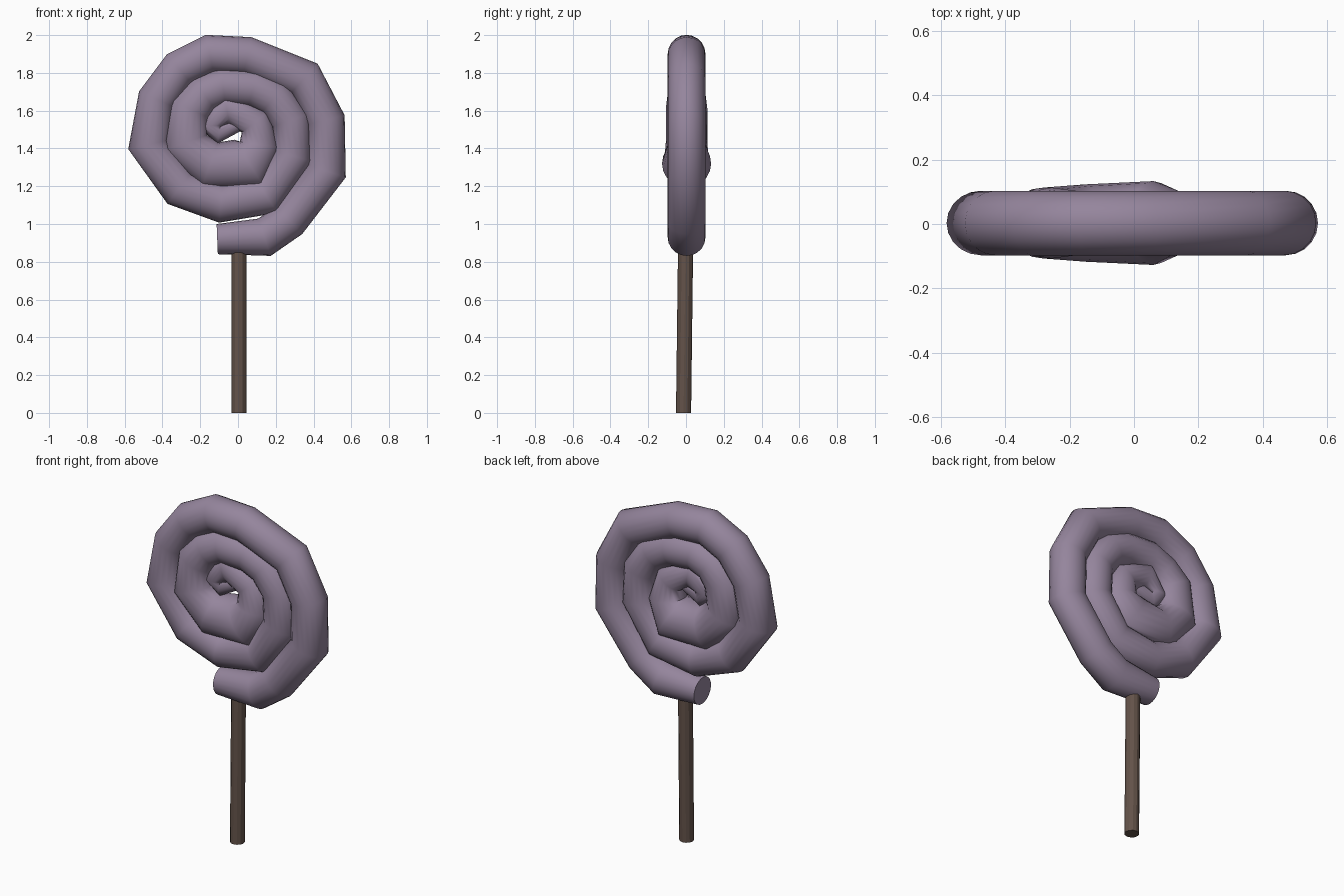
import bpy, bmesh, math
from mathutils import Vector

cube = bpy.data.objects.get("Cube")
if cube:
    bpy.data.objects.remove(cube, do_unlink=True)


def material(name, rgb):
    m = bpy.data.materials.new(name)
    m.use_nodes = True
    m.diffuse_color = (*rgb, 1)
    m.node_tree.nodes["Principled BSDF"].inputs["Base Color"].default_value = (*rgb, 1)
    return m


def tube(name, path, sides, mat, side_axis, smooth_angle):
    """Sweep a mitred round section along (point, radius) pairs."""
    bm = bmesh.new()
    pts = [Vector(p) for p, r in path]
    rings = []
    for i, (p, (_, r)) in enumerate(zip(pts, path)):
        before = (p - pts[i - 1]).normalized() if i else None
        after = (pts[i + 1] - p).normalized() if i < len(pts) - 1 else None
        before, after = before or after, after or before
        along = (before + after).normalized()
        mitre = min(1 / max(along.dot(after), 0.1), 1.25)
        across = along.cross(side_axis).normalized()
        depth = across.cross(along)
        ring = []
        for k in range(sides):
            a = math.tau * k / sides
            ring.append(bm.verts.new(p + across * math.cos(a) * r * mitre + depth * math.sin(a) * r))
        rings.append(ring)
    for a, b in zip(rings, rings[1:]):
        for k in range(sides):
            n = (k + 1) % sides
            bm.faces.new((a[k], a[n], b[n], b[k]))
    bm.faces.new(rings[0])
    bm.faces.new(rings[-1])
    bmesh.ops.recalc_face_normals(bm, faces=bm.faces)
    mesh = bpy.data.meshes.new(name)
    bm.to_mesh(mesh)
    bm.free()
    obj = bpy.data.objects.new(name, mesh)
    bpy.context.collection.objects.link(obj)
    mesh.materials.append(mat)
    if smooth_angle:
        bpy.ops.object.select_all(action="DESELECT")
        obj.select_set(True)
        bpy.context.view_layer.objects.active = obj
        bpy.ops.object.shade_smooth_by_angle(angle=math.radians(smooth_angle))
    return obj


candy = material("dusty mauve candy", (0.30, 0.235, 0.335))
wood = material("dark brown wood", (0.125, 0.085, 0.067))

# Candy coil: x, z and radius, from the outer end to the centre
coil = [
    (-.11, .92, .08), (.14, .93, .1), (.27, 1.02, .1), (.47, 1.28, .1),
    (.465, 1.55, .1), (.35, 1.77, .1), (.05, 1.89, .1), (-.15, 1.9, .1),
    (-.31, 1.82, .1), (-.43, 1.66, .1), (-.475, 1.42, .1), (-.31, 1.19, .1),
    (-.09, 1.11, .1), (.15, 1.15, .1), (.29, 1.36, .1), (.28, 1.55, .1),
    (.19, 1.67, .1), (.08, 1.72, .1), (-.08, 1.73, .1), (-.18, 1.69, .1),
    (-.255, 1.61, .11), (-.28, 1.43, .11), (-.15, 1.31, .12), (.06, 1.32, .13),
    (.115, 1.42, .1), (.09, 1.54, .08), (-.06, 1.61, .075), (-.14, 1.52, .06),
    (-.1, 1.48, .045), (.0, 1.53, .04),
]
tube("candy_swirl", [((x, .003, z), r) for x, z, r in coil], 20, candy, Vector((0, 1, 0)), 60)

# Stick, leaning very slightly
tube("stick", [((.005, -.013, 0), .04), ((.005, -.002, .9), .04)], 12, wood, Vector((0, 1, 0)), 0)
